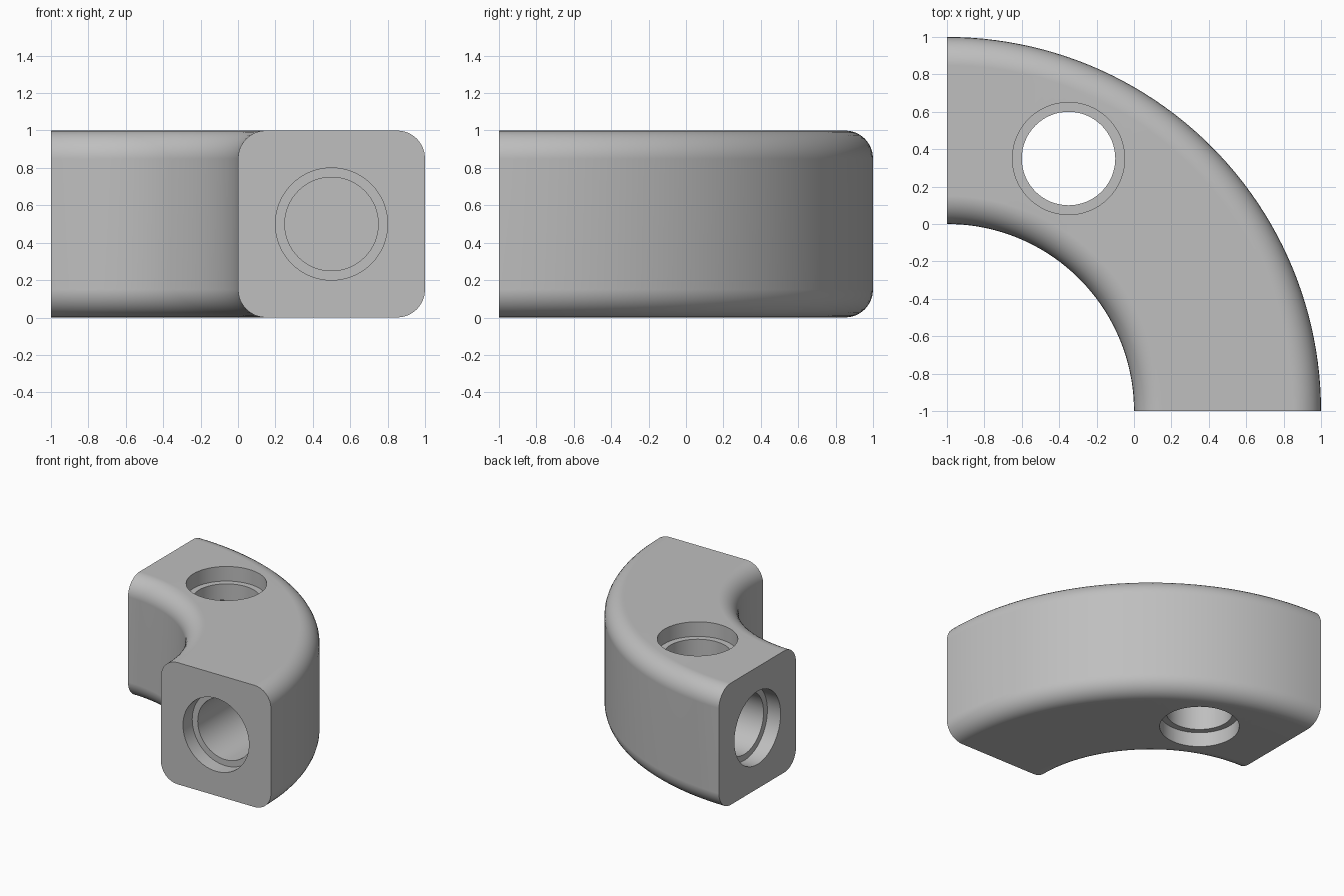
import bpy, bmesh, math
from mathutils import Vector, Matrix

cube = bpy.data.objects.get("Cube")
if cube:
    bpy.data.objects.remove(cube, do_unlink=True)

CENTRE = Vector((-1, -1, 0))   # centre of the quarter turn
FILLET = 0.15
BORE, RECESS, STEP = 0.25, 0.3, 0.12
DEPTH = 0.75

grey = bpy.data.materials.new("light grey")
grey.use_nodes = True
colour = (0.52, 0.52, 0.52, 1)
grey.diffuse_color = colour
grey.node_tree.nodes["Principled BSDF"].inputs["Base Color"].default_value = colour


def make_object(name, bm):
    bmesh.ops.recalc_face_normals(bm, faces=bm.faces)
    mesh = bpy.data.meshes.new(name)
    bm.to_mesh(mesh)
    bm.free()
    mesh.materials.append(grey)
    obj = bpy.data.objects.new(name, mesh)
    bpy.context.collection.objects.link(obj)
    return obj


def curved_beam():
    """Sweep a rounded square through a quarter turn."""
    bm = bmesh.new()
    verts = []
    corners = [(1, 1), (-1, 1), (-1, -1), (1, -1)]
    for i, (sx, sz) in enumerate(corners):
        for k in range(9):
            a = math.radians(90 * i + 90 * k / 8)
            x = 0.5 + sx * (0.5 - FILLET) + FILLET * math.cos(a)
            z = 0.5 + sz * (0.5 - FILLET) + FILLET * math.sin(a)
            verts.append(bm.verts.new((x, -1, z)))
    face = bm.faces.new(verts)
    start = face.copy()
    bmesh.ops.spin(bm, geom=[face] + face.verts[:] + face.edges[:], cent=CENTRE,
                   axis=(0, 0, 1), angle=math.pi / 2, steps=48)
    bmesh.ops.remove_doubles(bm, verts=bm.verts, dist=1e-4)
    return make_object("curved_beam", bm)


def stepped_cutter(name, profile, matrix):
    """Lathe (radius, height) points into a closed solid around z."""
    bm = bmesh.new()
    points = [(0, profile[0][1])] + profile + [(0, profile[-1][1])]
    verts = [bm.verts.new((r, 0, h)) for r, h in points]
    edges = [bm.edges.new(pair) for pair in zip(verts, verts[1:])]
    bmesh.ops.spin(bm, geom=verts + edges, cent=(0, 0, 0), axis=(0, 0, 1),
                   angle=math.tau, steps=64)
    bmesh.ops.remove_doubles(bm, verts=bm.verts, dist=1e-4)
    bm.transform(matrix)
    obj = make_object(name, bm)
    obj.hide_render = True
    return obj


beam = curved_beam()

# Recessed through hole and the two blind bores in the end faces
blind = [(RECESS, -0.1), (RECESS, STEP), (BORE, STEP), (BORE, DEPTH)]
through = [(RECESS, -0.1), (RECESS, STEP), (BORE, STEP),
           (BORE, 1 - STEP), (RECESS, 1 - STEP), (RECESS, 1.1)]
cutters = [
    stepped_cutter("through_cutter", through, Matrix.Translation((-0.35, 0.35, 0))),
    stepped_cutter("front_cutter", blind, Matrix.Translation((0.5, -1, 0.5))
                   @ Matrix.Rotation(-math.pi / 2, 4, 'X')),
    stepped_cutter("side_cutter", blind, Matrix.Translation((-1, 0.5, 0.5))
                   @ Matrix.Rotation(math.pi / 2, 4, 'Y')),
]

bpy.ops.object.select_all(action='DESELECT')
bpy.context.view_layer.objects.active = beam
beam.select_set(True)
for cutter in cutters:
    mod = beam.modifiers.new(cutter.name, 'BOOLEAN')
    mod.operation = 'DIFFERENCE'
    mod.solver = 'EXACT'
    mod.object = cutter
    bpy.ops.object.modifier_apply(modifier=mod.name)
    bpy.data.objects.remove(cutter, do_unlink=True)

# Smooth curves, crisp rims, clean flat faces
bpy.ops.object.shade_smooth_by_angle(angle=math.radians(30))
weighted = beam.modifiers.new("weighted_normals", 'WEIGHTED_NORMAL')
weighted.keep_sharp = True
